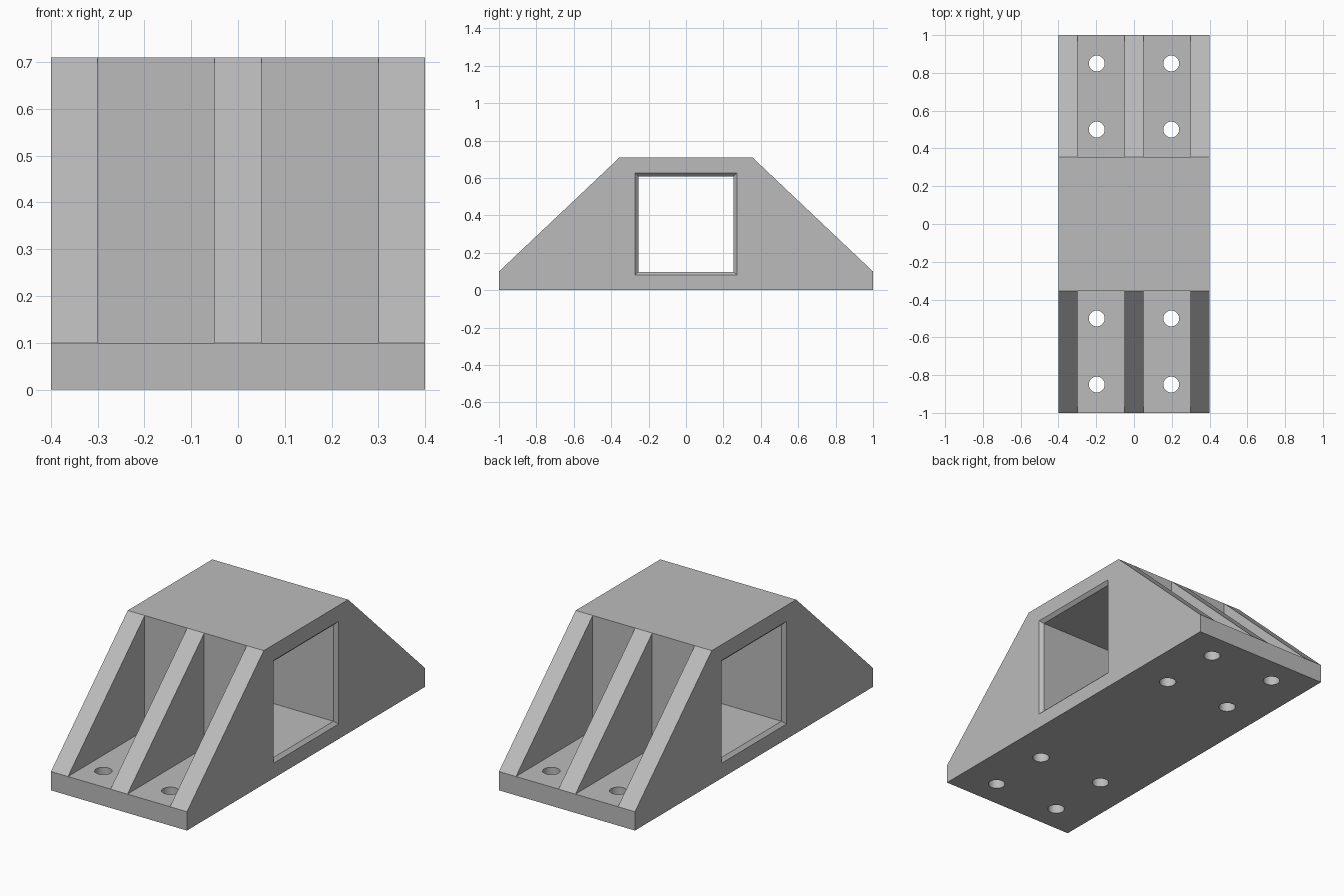
import bpy
import bmesh
from mathutils import Matrix, Vector

cube = bpy.data.objects.get("Cube")
if cube:
    bpy.data.objects.remove(cube, do_unlink=True)

HALF_WIDTH = 0.4
BASE_TOP = 0.1
WALL_Y = 0.355
HEIGHT = 0.71

grey = bpy.data.materials.new("plain grey")
grey.use_nodes = True
colour = (0.5, 0.5, 0.5, 1)
grey.diffuse_color = colour
grey.node_tree.nodes["Principled BSDF"].inputs["Base Color"].default_value = colour


def make_object(name, bm):
    bmesh.ops.recalc_face_normals(bm, faces=bm.faces)
    mesh = bpy.data.meshes.new(name)
    bm.to_mesh(mesh)
    bm.free()
    mesh.materials.append(grey)
    obj = bpy.data.objects.new(name, mesh)
    bpy.context.collection.objects.link(obj)
    return obj


def loft_along_x(name, sections):
    """Skin a list of (x, [(y, z), ...]) sections and cap both ends."""
    bm = bmesh.new()
    rings = [[bm.verts.new((x, y, z)) for y, z in points] for x, points in sections]
    for a, b in zip(rings, rings[1:]):
        for i in range(len(a)):
            j = (i + 1) % len(a)
            bm.faces.new((a[i], a[j], b[j], b[i]))
    bm.faces.new(rings[0])
    bm.faces.new(rings[-1])
    return make_object(name, bm)


def window_section(grow):
    y, low, high = 0.255 + grow, 0.097 - grow, 0.609 + grow
    return [(-y, low), (y, low), (y, high), (-y, high)]


# Solid trapezoid body
profile = [(-1, 0), (1, 0), (1, BASE_TOP), (WALL_Y, HEIGHT),
           (-WALL_Y, HEIGHT), (-1, BASE_TOP)]
body = loft_along_x("bracket_body", [(-HALF_WIDTH, profile), (HALF_WIDTH, profile)])

# Square window with chamfered rims
chamfer, over = 0.017, 0.02
inner_x, outer_x = HALF_WIDTH - chamfer, HALF_WIDTH + over
flared, straight = window_section(chamfer + over), window_section(0)
cutters = [loft_along_x("window_cutter", [(-outer_x, flared), (-inner_x, straight),
                                          (inner_x, straight), (outer_x, flared)])]

# Pockets between the ribs, and bolt holes through the base
pockets, holes = bmesh.new(), bmesh.new()
for sx in (-1, 1):
    for sy in (-1, 1):
        centre = Vector((sx * 0.175, sy * (WALL_Y + 0.4), BASE_TOP + 0.4))
        bmesh.ops.create_cube(pockets, size=1, matrix=Matrix.Translation(centre)
                              @ Matrix.Diagonal((0.25, 0.8, 0.8, 1)))
        for y in (0.5, 0.85):
            bmesh.ops.create_cone(holes, cap_ends=True, segments=32, radius1=0.042,
                                  radius2=0.042, depth=0.3,
                                  matrix=Matrix.Translation((sx * 0.197, sy * y, 0.05)))
cutters += [make_object("pocket_cutter", pockets), make_object("hole_cutter", holes)]

# Cut the body, then discard the cutters
for cutter in cutters:
    cutter.hide_render = True
    cut = body.modifiers.new(cutter.name, 'BOOLEAN')
    cut.operation = 'DIFFERENCE'
    cut.solver = 'EXACT'
    cut.object = cutter
bpy.context.view_layer.update()
result = bpy.data.meshes.new_from_object(
    body.evaluated_get(bpy.context.evaluated_depsgraph_get()))
body.modifiers.clear()
body.data = result
for cutter in cutters:
    bpy.data.objects.remove(cutter, do_unlink=True)

# Smooth hole walls, sharp edges elsewhere
bpy.context.view_layer.objects.active = body
body.select_set(True)
bpy.ops.object.shade_smooth_by_angle(angle=0.5)
